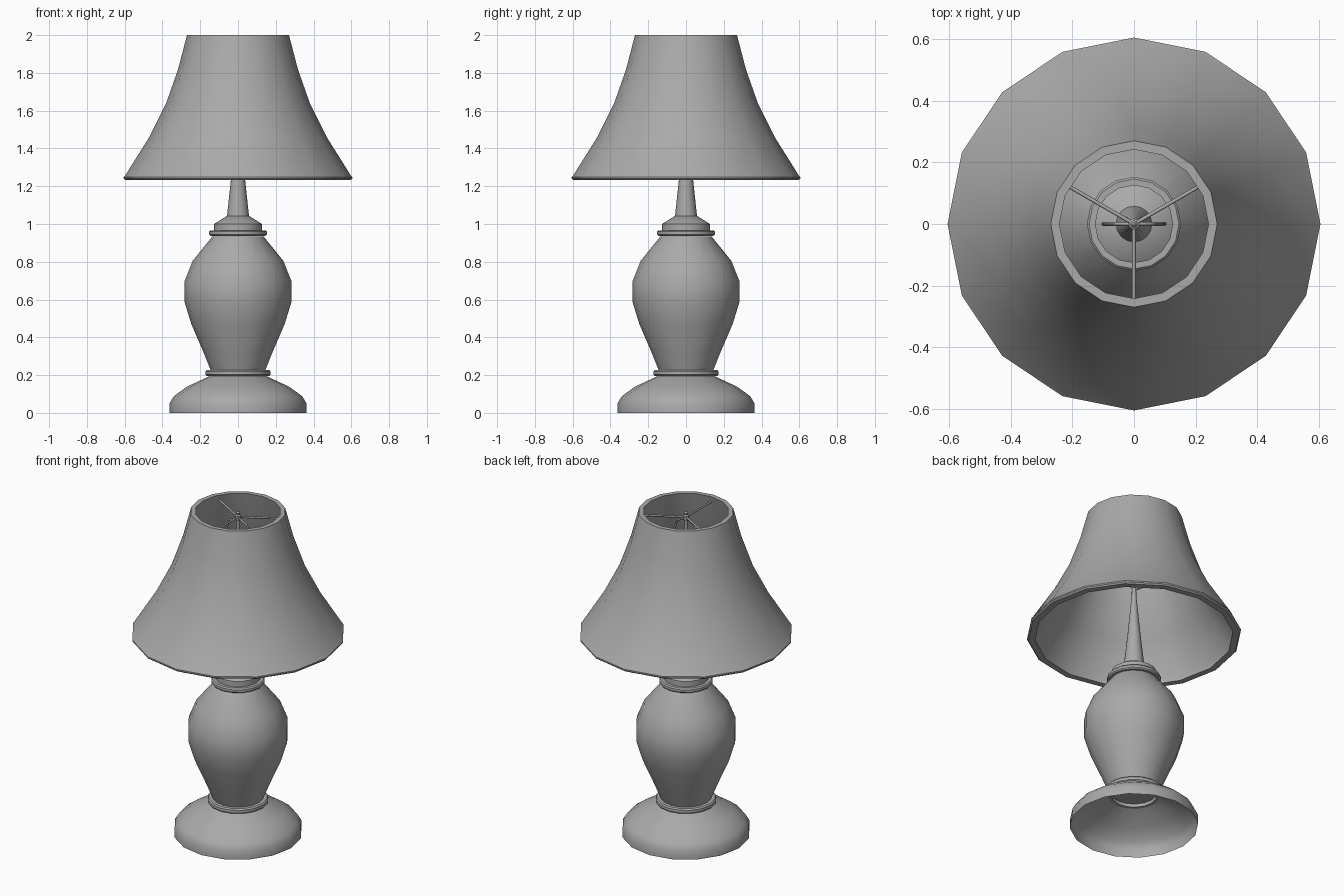
import bpy, bmesh
from math import sin, cos, pi, radians
from mathutils import Vector

SIDES = 16

cube = bpy.data.objects.get("Cube")
if cube:
    bpy.data.objects.remove(cube, do_unlink=True)

grey = bpy.data.materials.new("plain_grey")
grey.use_nodes = True
grey.diffuse_color = (0.4, 0.4, 0.4, 1)
grey.node_tree.nodes["Principled BSDF"].inputs["Base Color"].default_value = (0.4, 0.4, 0.4, 1)


def finish(name, bm, angle=40):
    mesh = bpy.data.meshes.new(name)
    bm.to_mesh(mesh)
    bm.free()
    mesh.materials.append(grey)
    obj = bpy.data.objects.new(name, mesh)
    bpy.context.collection.objects.link(obj)
    bpy.ops.object.select_all(action='DESELECT')
    obj.select_set(True)
    bpy.context.view_layer.objects.active = obj
    bpy.ops.object.shade_smooth_by_angle(angle=radians(angle))
    return obj


def lathe(name, profile, loop=False, cap_bottom=False, cap_top=False, sides=SIDES, angle=40):
    """Turn a (radius, height) profile about the z axis."""
    bm = bmesh.new()
    rings = [[bm.verts.new((r * cos(2 * pi * k / sides), r * sin(2 * pi * k / sides), z))
              for k in range(sides)] for r, z in profile]
    pairs = list(zip(rings, rings[1:]))
    if loop:
        pairs.append((rings[-1], rings[0]))
    for low, high in pairs:
        for k in range(sides):
            n = (k + 1) % sides
            bm.faces.new((low[k], low[n], high[n], high[k]))
    if cap_bottom:
        bm.faces.new(rings[0][::-1])
    if cap_top:
        bm.faces.new(rings[-1])
    return finish(name, bm, angle)


def wire(name, points, radius, sides=6):
    """Thin rod through a list of points."""
    curve = bpy.data.curves.new(name, 'CURVE')
    curve.dimensions = '3D'
    curve.bevel_depth = radius
    curve.bevel_resolution = 1
    curve.use_fill_caps = True
    spline = curve.splines.new('POLY')
    spline.points.add(len(points) - 1)
    for p, co in zip(spline.points, points):
        p.co = (*co, 1)
    curve.materials.append(grey)
    obj = bpy.data.objects.new(name, curve)
    bpy.context.collection.objects.link(obj)
    return obj


def trim_ring(name, radius, inner, z0, z1):
    """Moulding with small chamfers, open in the middle."""
    c = 0.007
    lathe(name, [(inner, z0), (radius - c, z0), (radius, z0 + c), (radius, z1 - c),
                 (radius - c, z1), (inner, z1)], loop=True)


# Hollow foot, open underneath
lathe("foot", [(0.363, 0), (0.363, 0.05), (0.34, 0.088), (0.272, 0.138), (0.15, 0.195)])
trim_ring("lower_ring", 0.173, 0.13, 0.195, 0.226)

# Vase-shaped body
lathe("body", [(0.14, 0.215), (0.18, 0.315), (0.247, 0.47), (0.284, 0.59), (0.284, 0.695),
               (0.24, 0.805), (0.135, 0.935)], cap_bottom=True, cap_top=True)
trim_ring("upper_ring", 0.153, 0.11, 0.937, 0.966)

# Stepped collar and tapering stem
lathe("collar", [(0.127, 0.96), (0.127, 1.0), (0.06, 1.042)], cap_bottom=True, cap_top=True)
lathe("stem", [(0.059, 1.035), (0.037, 1.24), (0.013, 1.5), (0.008, 1.96)],
      cap_bottom=True, cap_top=True)

# Shade wall with a lipped lower rim
lathe("shade", [(0.56, 1.232), (0.597, 1.232), (0.605, 1.24), (0.605, 1.248), (0.597, 1.257),
                (0.47, 1.46), (0.382, 1.635), (0.317, 1.82), (0.27, 2.0),
                (0.242, 2.0), (0.288, 1.82), (0.352, 1.635), (0.438, 1.46), (0.56, 1.26)],
      loop=True)

# Harp loop holding the shade
right_side = [(0.012, 1.54), (0.07, 1.58), (0.1, 1.7), (0.095, 1.83), (0.06, 1.93)]
harp = ([(x, 0, z) for x, z in right_side] + [(0, 0, 1.96)]
        + [(-x, 0, z) for x, z in reversed(right_side)])
wire("harp", harp, 0.006)

# Three spokes from the hub to the shade
for i, degrees in enumerate((30, 150, 270)):
    a = radians(degrees)
    wire(f"spoke_{i + 1}", [(0, 0, 1.965), (0.25 * cos(a), 0.25 * sin(a), 1.965)], 0.006)

# Hub and finial
lathe("finial", [(0.018, 1.95), (0.018, 1.975), (0.009, 1.98), (0.012, 1.99), (0.005, 2.0)],
      cap_bottom=True, cap_top=True, sides=8)
